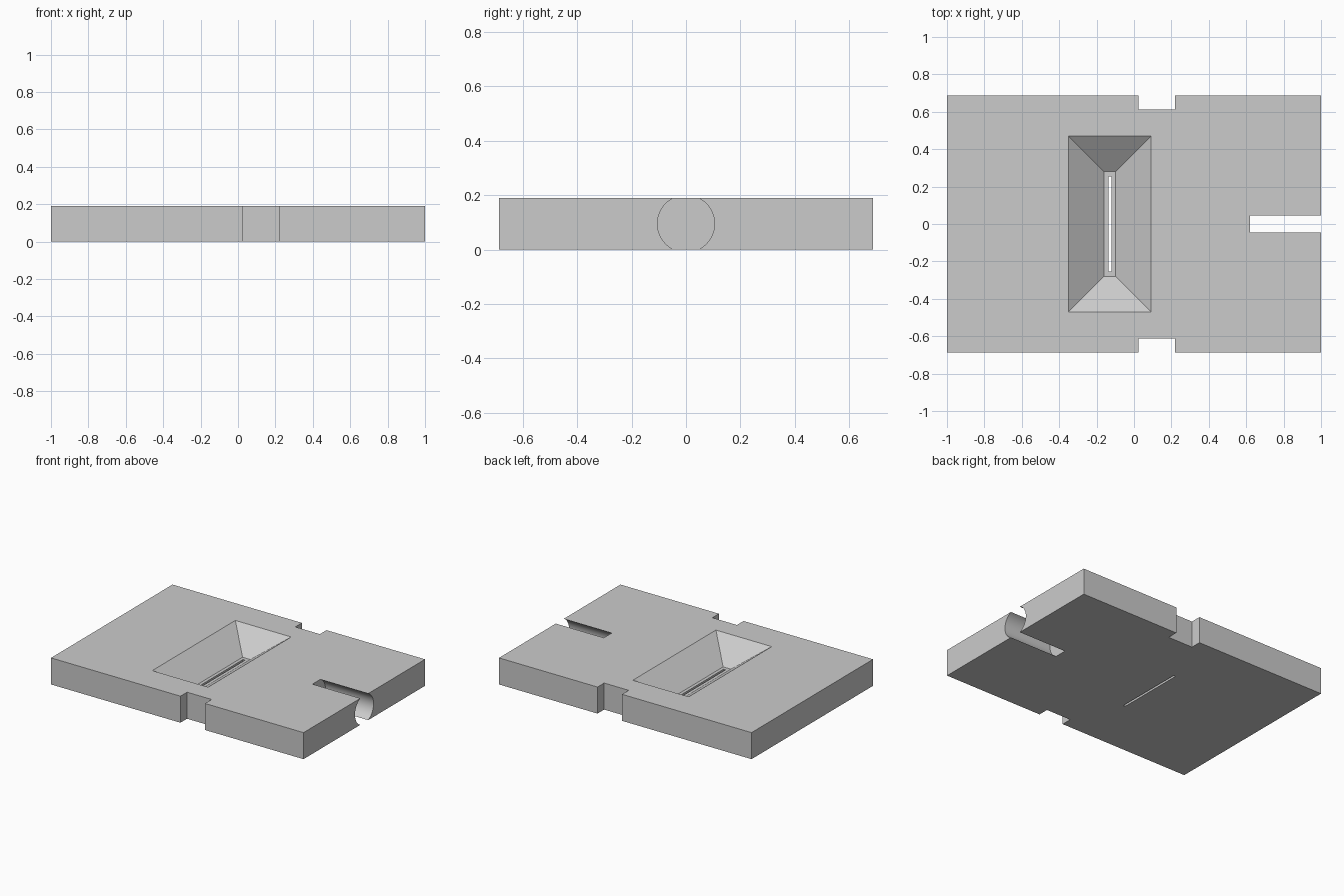
import bpy
import bmesh
from math import pi, radians
from mathutils import Matrix

if "Cube" in bpy.data.objects:
    bpy.data.objects.remove(bpy.data.objects["Cube"], do_unlink=True)

W, D, H = 1.0, 0.687, 0.19        # half width, half depth, height
FLOOR = 0.05                      # height of the hopper floor

grey = bpy.data.materials.new("Plain grey")
grey.use_nodes = True
colour = (0.6, 0.6, 0.6, 1)
grey.diffuse_color = colour
grey.node_tree.nodes["Principled BSDF"].inputs["Base Color"].default_value = colour


def make_object(name, bm):
    bmesh.ops.recalc_face_normals(bm, faces=bm.faces)
    mesh = bpy.data.meshes.new(name)
    bm.to_mesh(mesh)
    bm.free()
    mesh.materials.append(grey)
    obj = bpy.data.objects.new(name, mesh)
    bpy.context.collection.objects.link(obj)
    return obj


def frustum(name, low, high, z0, z1):
    """Four-sided solid between two rectangles (x0, x1, half depth)."""
    bm = bmesh.new()
    rings = []
    for (x0, x1, hy), z in ((low, z0), (high, z1)):
        corners = ((x0, -hy), (x1, -hy), (x1, hy), (x0, hy))
        rings.append([bm.verts.new((x, y, z)) for x, y in corners])
    a, b = rings
    bm.faces.new(a[::-1])
    bm.faces.new(b)
    for i in range(4):
        j = (i + 1) % 4
        bm.faces.new((a[i], a[j], b[j], b[i]))
    return make_object(name, bm)


def cut(target, cutter):
    cutter.hide_render = True
    mod = target.modifiers.new(cutter.name, "BOOLEAN")
    mod.operation = "DIFFERENCE"
    mod.solver = "EXACT"
    mod.object = cutter
    bpy.context.view_layer.objects.active = target
    bpy.ops.object.modifier_apply(modifier=mod.name)
    bpy.data.objects.remove(cutter, do_unlink=True)


# Plate with a notch in the front and back edges
n0, n1, ny = 0.025, 0.22, 0.612
front = [(-W, -D), (n0, -D), (n0, -ny), (n1, -ny), (n1, -D), (W, -D)]
outline = front + [(x, -y) for x, y in reversed(front)]
bm = bmesh.new()
base = bm.faces.new([bm.verts.new((x, y, 0)) for x, y in outline])
top = bmesh.ops.extrude_face_region(bm, geom=[base])["geom"]
bmesh.ops.translate(bm, vec=(0, 0, H),
                    verts=[v for v in top if isinstance(v, bmesh.types.BMVert)])
plate = make_object("plate", bm)

# Tapered hopper, stopping at a narrow floor
slope = 0.19 / (H - FLOOR)
over = 0.05
grow = slope * over
cut(plate, frustum("hopper_cutter", (-0.16, -0.098, 0.28),
                   (-0.35 - grow, 0.092 + grow, 0.47 + grow), FLOOR, H + over))

# Thin slot through the hopper floor
cut(plate, frustum("slot_cutter", (-0.137, -0.121, 0.253),
                   (-0.137, -0.121, 0.253), -0.1, 0.1))

# Round channel entering from the left side, open above and below
bm = bmesh.new()
bmesh.ops.create_cone(bm, cap_ends=True, segments=64, radius1=0.105, radius2=0.105,
                      depth=0.6, matrix=Matrix.Translation((0.92, 0, H / 2))
                      @ Matrix.Rotation(pi / 2, 4, "Y"))
cut(plate, make_object("channel_cutter", bm))

# Smooth channel walls, sharp edges elsewhere
bpy.ops.object.select_all(action="DESELECT")
plate.select_set(True)
bpy.context.view_layer.objects.active = plate
bpy.ops.object.shade_smooth_by_angle(angle=radians(25))
